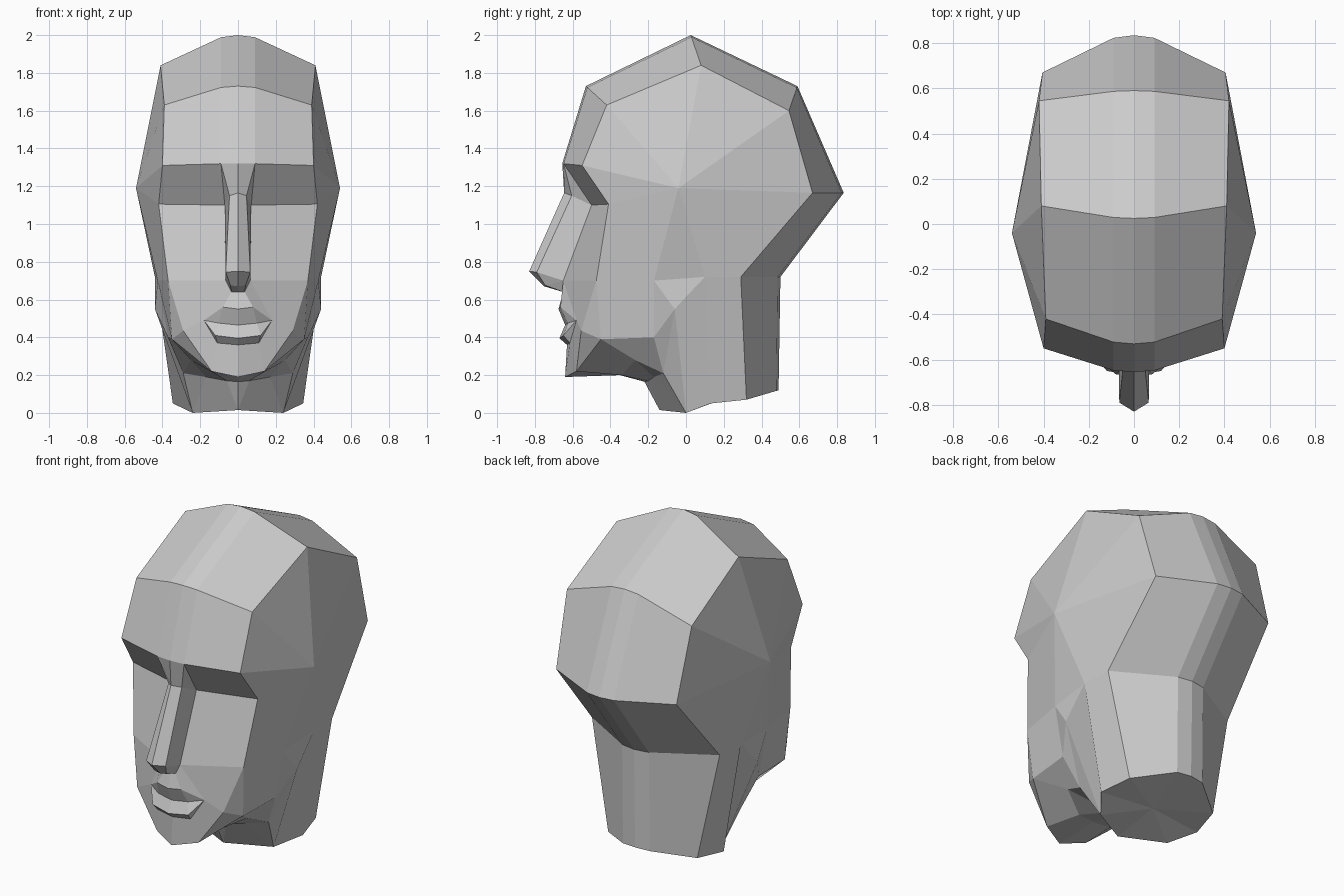
import bpy
import bmesh
from mathutils import Vector

if "Cube" in bpy.data.objects:
    bpy.data.objects.remove(bpy.data.objects["Cube"])


def part(name, *patches):
    """Loft the +x half from point rows (rows run front to back, stacked upward), then mirror it."""
    bm = bmesh.new()
    made = {}

    def vert(p):
        key = tuple(round(c, 4) for c in p)
        if key not in made:
            made[key] = bm.verts.new(key)
        return made[key]

    for rows in patches:
        for a, b in zip(rows, rows[1:]):
            for i in range(len(a) - 1):
                corners = [vert(p) for p in (a[i], a[i + 1], b[i + 1], b[i])]
                corners = list(dict.fromkeys(corners))
                if len(corners) > 2:
                    bm.faces.new(corners)
    mesh = bpy.data.meshes.new(name)
    bm.to_mesh(mesh)
    bm.free()
    ob = bpy.data.objects.new(name, mesh)
    bpy.context.collection.objects.link(ob)
    ob.modifiers.new("mirror", 'MIRROR')
    return ob


def rib(y, z, corner):
    """Skull cross row: centre line, narrow flat strip, side corner."""
    mid, corner = Vector((0, y, z)), Vector(corner)
    strip = mid.lerp(corner, 0.07)
    strip.x = 0.09
    return [mid, strip, corner]


# Skull: ribs from brow over the crown to the back of the neck
brow = rib(-0.655, 1.32, (0.40, -0.55, 1.31))
hair = rib(-0.53, 1.73, (0.39, -0.42, 1.63))
crown = rib(0.025, 2.0, (0.41, 0.08, 1.84))
back = rib(0.59, 1.73, (0.42, 0.545, 1.60))
occiput = rib(0.835, 1.165, (0.405, 0.67, 1.165))
nape = rib(0.50, 0.72, (0.43, 0.29, 0.72))
neck_back = rib(0.49, 0.12, (0.30, 0.32, 0.07))
ribs = [brow, hair, crown, back, occiput, nape, neck_back]
part("skull", ribs)

# Shared landmarks on the side of the head
temple = (0.54, -0.04, 1.19)
eye_outer = (0.42, -0.41, 1.105)
eye_inner = (0.07, -0.50, 1.10)
cheek = (0.37, -0.475, 0.70)
jaw_muscle = (0.425, -0.17, 0.70)
ear_base = (0.44, 0.10, 0.72)
neck_top = (0.44, -0.06, 0.55)
jaw_front = (0.29, -0.555, 0.435)
jaw_side = (0.35, -0.45, 0.39)
jaw_angle = (0.37, -0.17, 0.40)
chin = (0, -0.64, 0.19)
chin_side = (0.14, -0.58, 0.22)

# Sides: fan above the widest point, panels below it
ring = [eye_outer] + [r[2] for r in ribs[:5]]
part("head_side",
     [[temple] * len(ring), ring],
     [[jaw_front, jaw_side, jaw_angle, neck_top, ear_base, nape[2]],
      [cheek, cheek, jaw_muscle, jaw_muscle, ear_base, nape[2]],
      [eye_outer, eye_outer, temple, temple, temple, occiput[2]]])

# Nose and bridge
bridge = [(0, -0.645, 1.165), (0.045, -0.605, 1.15), eye_inner]
wing = (0.065, -0.65, 0.70)
tip = [(0, -0.83, 0.75), (0.065, -0.79, 0.745), wing]
under = [(0, -0.75, 0.67), (0.04, -0.745, 0.675), wing]
nose_base = [(0, -0.65, 0.64), (0.035, -0.65, 0.64), wing]
part("nose", [nose_base, under, tip, bridge])

# Overhanging brow planes
part("brow", [bridge + [eye_outer], [brow[0], brow[1], brow[1], brow[2]]])

# Lips, from below the lower lip upward
mouth_corner = (0.18, -0.58, 0.49)
lips = [
    [(0, -0.63, 0.36), (0.11, -0.615, 0.37), mouth_corner],
    [(0, -0.67, 0.395), (0.12, -0.65, 0.41), mouth_corner],
    [(0, -0.64, 0.465), (0.10, -0.625, 0.475), mouth_corner],
    [(0, -0.675, 0.55), (0.08, -0.665, 0.56), mouth_corner],
]
part("lips", lips)

# Front of the face: cheeks, upper lip area and chin
part("face",
     [[mouth_corner, jaw_front], [wing, cheek], [eye_inner, eye_outer]],
     [lips[-1], nose_base],
     [[chin, chin_side, jaw_front], lips[0]])

# Underside of the jaw, running back to the throat
throat_side = (0.29, -0.12, 0.21)
throat = [(0, -0.22, 0.165), (0.06, -0.20, 0.17), (0.17, -0.17, 0.19), throat_side]
part("jaw",
     [throat,
      [(0, -0.35, 0.20), (0.11, -0.34, 0.20), (0.25, -0.27, 0.28), throat_side],
      [chin, chin_side, jaw_side, jaw_angle]],
     [[chin_side, jaw_side], [jaw_front, jaw_front]])

# Neck: front, side and closed base
base_front = (0, -0.14, 0.015)
base_side = (0.24, 0.0, 0.0)
base_wide = (0.345, 0.13, 0.05)
base_ring = [base_front, base_side, base_wide, neck_back[2], neck_back[1], neck_back[0]]
part("neck",
     [[base_front, base_front, base_side, base_side], throat],
     [[base_side, base_side, base_wide, neck_back[2]],
      [throat_side, neck_top, ear_base, nape[2]]],
     [[throat_side, neck_top], [jaw_angle, neck_top]],
     [[(0, 0.16, 0.06)] * len(base_ring), base_ring])
